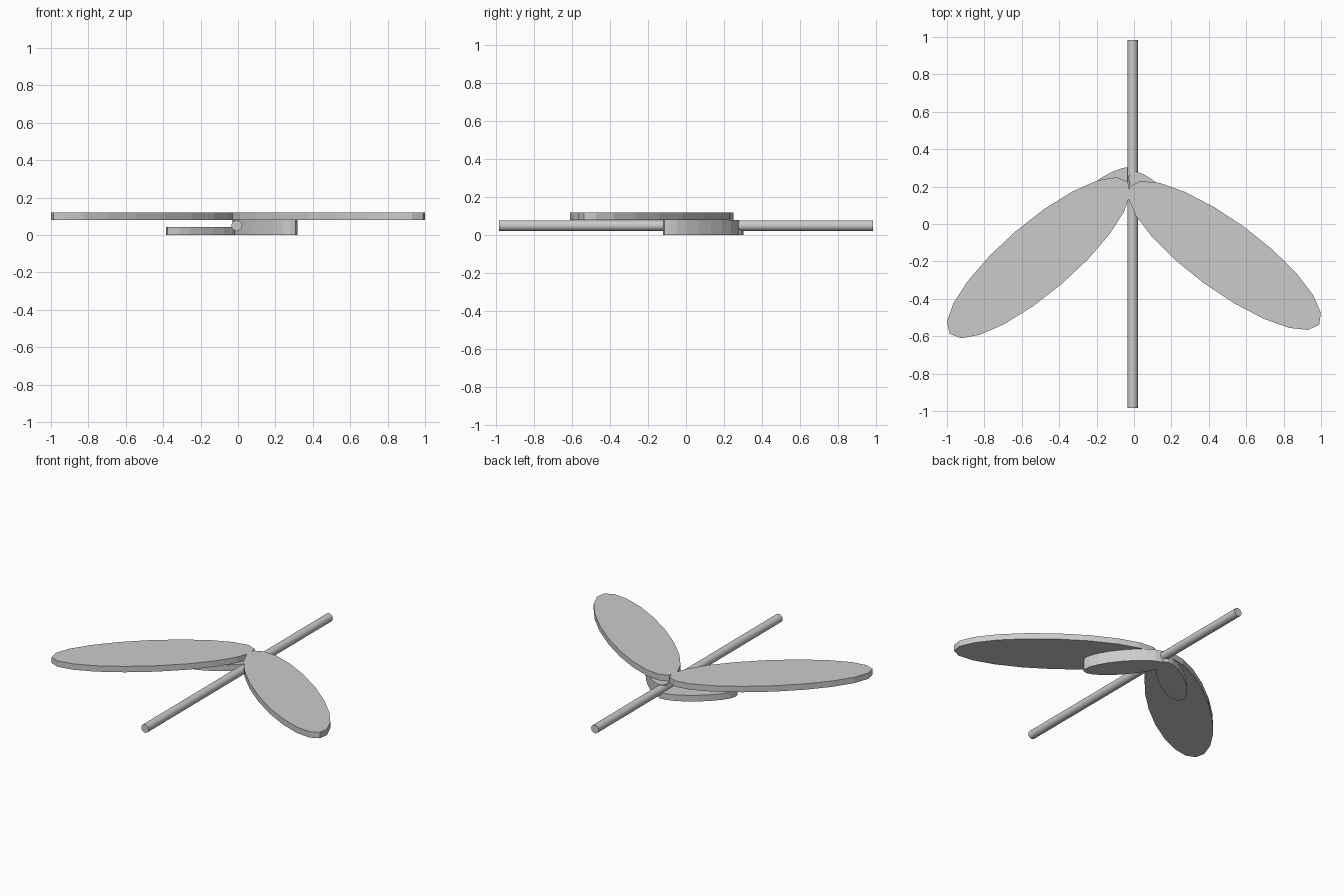
import bpy, bmesh
from math import cos, sin, radians, pi

if "Cube" in bpy.data.objects:
    bpy.data.objects.remove(bpy.data.objects["Cube"])

SIDES = 20

def leaf(name, centre, a, b, angle, z0, z1):
    """Flat elliptical blade, extruded from z0 to z1."""
    t = radians(angle)
    bm = bmesh.new()
    ring = []
    for i in range(SIDES):
        p = 2 * pi * i / SIDES
        u, v = a * cos(p), b * sin(p)
        ring.append(bm.verts.new((centre[0] + u * cos(t) - v * sin(t),
                                  centre[1] + u * sin(t) + v * cos(t), z0)))
    face = bm.faces.new(ring)
    ext = bmesh.ops.extrude_face_region(bm, geom=[face])
    top = [g for g in ext["geom"] if isinstance(g, bmesh.types.BMVert)]
    bmesh.ops.translate(bm, verts=top, vec=(0, 0, z1 - z0))
    bmesh.ops.recalc_face_normals(bm, faces=bm.faces[:])
    me = bpy.data.meshes.new(name)
    bm.to_mesh(me)
    bm.free()
    bpy.context.collection.objects.link(bpy.data.objects.new(name, me))

# Large upper wings
leaf("left_large_wing", (-0.51, -0.18), 0.626, 0.187, 40.5, 0.08, 0.12)
leaf("right_large_wing", (0.484, -0.168), 0.627, 0.185, -36.2, 0.08, 0.12)

# Small lower wings
leaf("left_small_wing", (-0.185, 0.14), 0.245, 0.082, 38, 0.0, 0.042)
leaf("right_small_wing", (0.145, 0.08), 0.253, 0.081, -50, 0.0, 0.08)

# Body rod running front to back
bpy.ops.mesh.primitive_cylinder_add(vertices=20, radius=0.028, depth=1.97,
                                    location=(-0.007, 0, 0.05),
                                    rotation=(pi / 2, 0, 0))
rod = bpy.context.object
rod.name = "body_rod"
bpy.ops.object.shade_smooth_by_angle()
